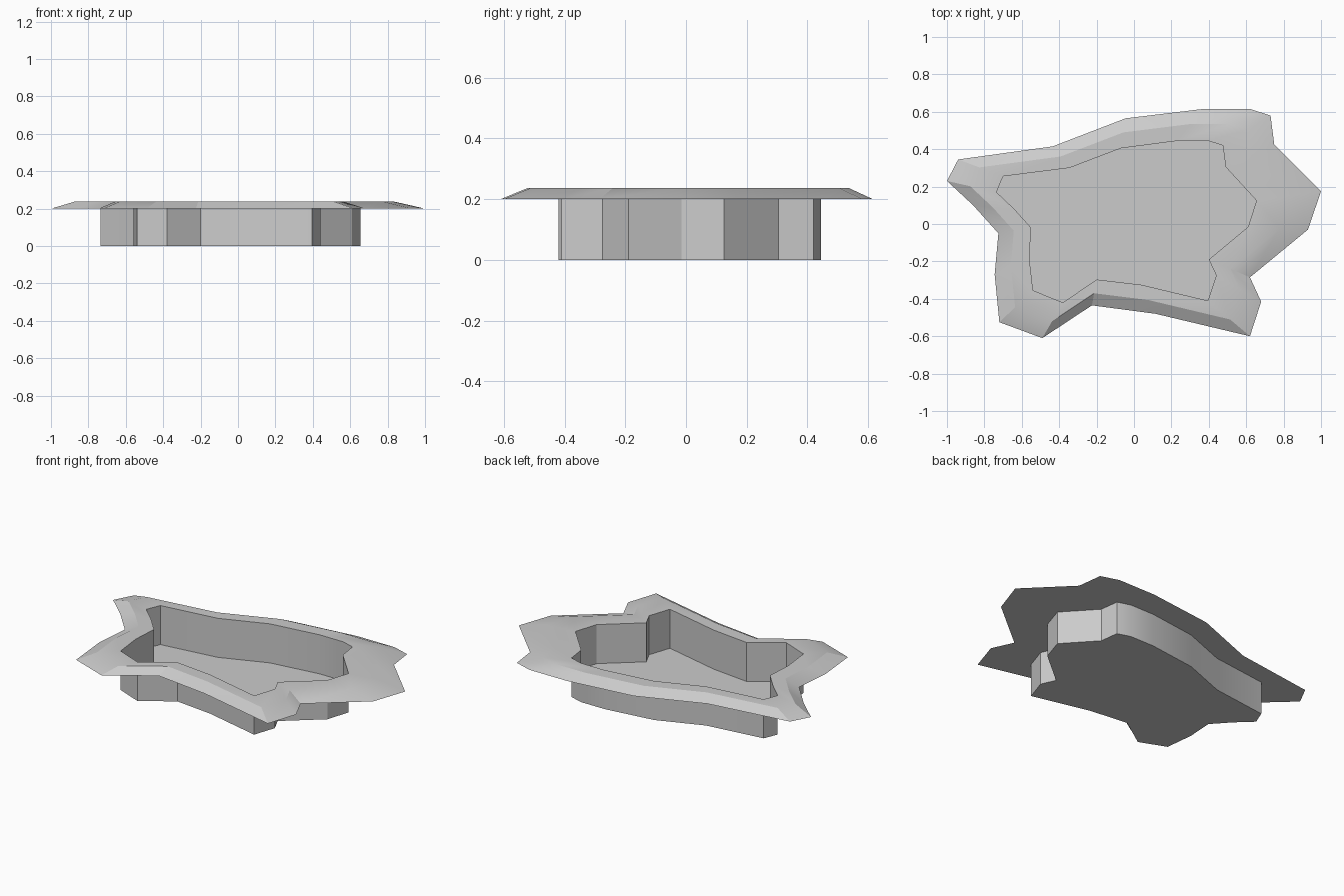
import bpy, bmesh

if "Cube" in bpy.data.objects:
    bpy.data.objects.remove(bpy.data.objects["Cube"])

# Matching clockwise outlines seen from above: lip edge and basin wall
LIP = [(-1, .23), (-.94, .345), (-.435, .415), (-.045, .565), (.37, .615),
       (.62, .615), (.73, .58), (.75, .425), (1, .175), (.93, -.03),
       (.62, -.285), (.68, -.415), (.62, -.60), (.115, -.48), (-.225, -.435),
       (-.49, -.61), (-.72, -.525), (-.745, -.27), (-.725, -.05), (-.86, .10)]
WALL = [(-.735, .17), (-.70, .255), (-.345, .30), (-.07, .405), (.235, .445),
        (.395, .445), (.475, .42), (.49, .305), (.655, .125), (.61, -.015),
        (.40, -.19), (.44, -.275), (.395, -.41), (.04, -.325), (-.20, -.297),
        (-.38, -.42), (-.54, -.355), (-.56, -.18), (-.55, -.02), (-.64, .08)]
RIDGE = [tuple(a + (b - a) * .53 for a, b in zip(w, l)) for w, l in zip(WALL, LIP)]
Z_LIP, Z_TOP = .2, .237


def loft(name, rings, cap=False, closed=False):
    """Skin a series of (outline, z) rings, optionally capping the first."""
    bm = bmesh.new()
    loops = [[bm.verts.new((x, y, z)) for x, y in pts] for pts, z in rings]
    pairs = list(zip(loops, loops[1:]))
    if closed:
        pairs.append((loops[-1], loops[0]))
    n = len(WALL)
    for lo, hi in pairs:
        for i in range(n):
            j = (i + 1) % n
            bm.faces.new((lo[j], lo[i], hi[i], hi[j]))
    if cap:
        bm.faces.new(loops[0])
    me = bpy.data.meshes.new(name)
    bm.to_mesh(me)
    bm.free()
    ob = bpy.data.objects.new(name, me)
    bpy.context.collection.objects.link(ob)
    bpy.ops.object.select_all(action='DESELECT')
    ob.select_set(True)
    bpy.context.view_layer.objects.active = ob
    bpy.ops.object.shade_smooth_by_angle(angle=.36)
    return ob


# Thin-walled basin with flat floor
loft("basin", [(WALL, 0), (WALL, Z_LIP)], cap=True)

# Overhanging rim: flat underside, bevelled outer slope, flat top, inner edge
loft("rim", [(WALL, Z_LIP), (LIP, Z_LIP), (RIDGE, Z_TOP), (WALL, Z_TOP)], closed=True)
